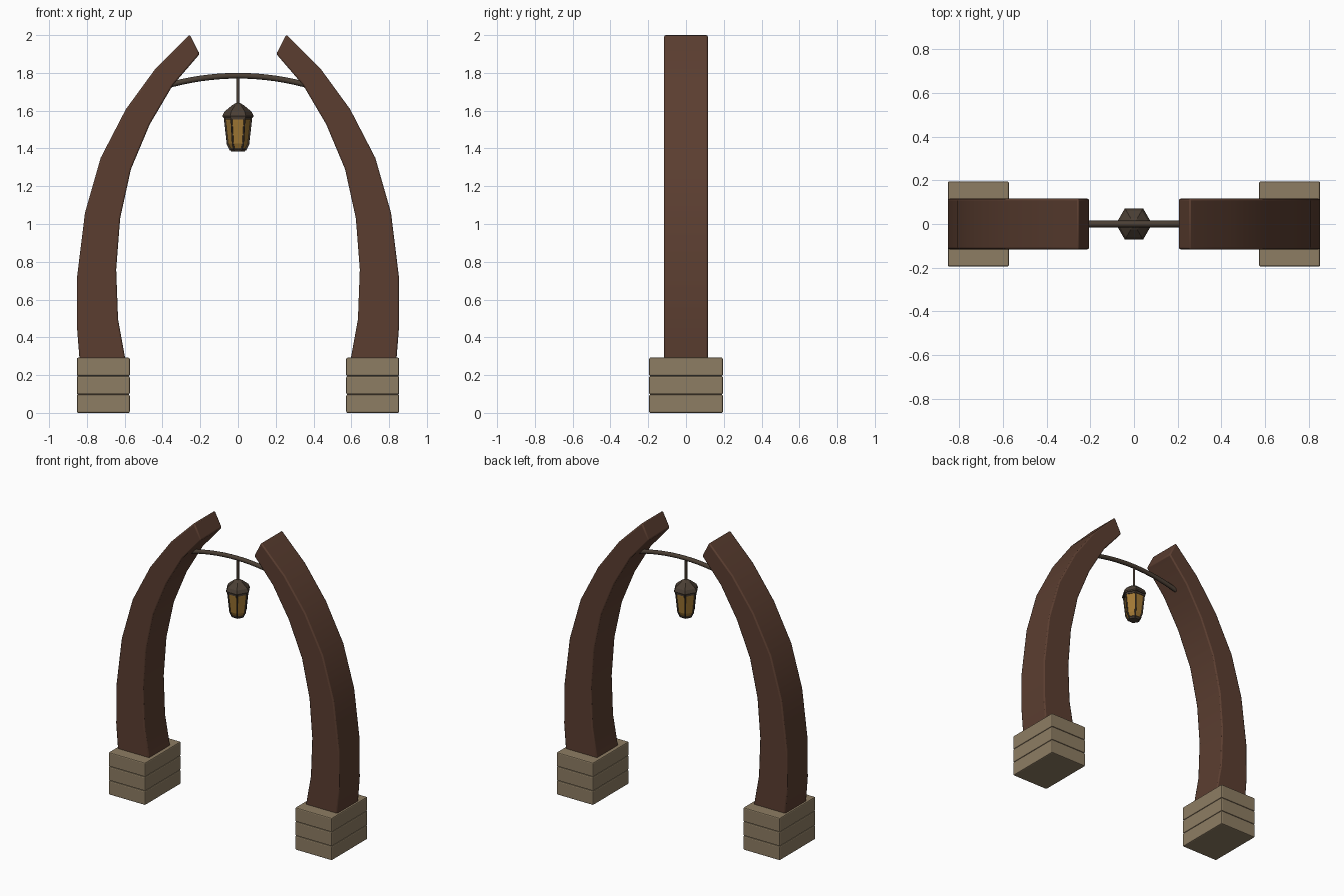
import bpy, math
from mathutils import Vector

if "Cube" in bpy.data.objects:
    bpy.data.objects.remove(bpy.data.objects["Cube"])


def material(name, rgb):
    m = bpy.data.materials.new(name)
    m.diffuse_color = (*rgb, 1)
    m.use_nodes = True
    m.node_tree.nodes["Principled BSDF"].inputs["Base Color"].default_value = m.diffuse_color
    return m


WOOD = material("dark_wood", (0.105, 0.048, 0.03))
STONE = material("stone", (0.27, 0.205, 0.125))
METAL = material("aged_metal", (0.07, 0.05, 0.035))
GLASS = material("amber_glass", (0.36, 0.19, 0.035))


def make(name, verts, faces, mat, bevel=0, mirror=False, smooth=None):
    me = bpy.data.meshes.new(name)
    me.from_pydata(verts, [], faces)
    me.materials.append(mat)
    ob = bpy.data.objects.new(name, me)
    bpy.context.collection.objects.link(ob)
    bpy.ops.object.select_all(action='DESELECT')
    ob.select_set(True)
    bpy.context.view_layer.objects.active = ob
    bpy.ops.object.mode_set(mode='EDIT')
    bpy.ops.mesh.select_all(action='SELECT')
    bpy.ops.mesh.normals_make_consistent(inside=False)
    bpy.ops.object.mode_set(mode='OBJECT')
    if smooth:
        bpy.ops.object.shade_smooth_by_angle(angle=math.radians(smooth))
    if bevel:
        b = ob.modifiers.new("bevel", 'BEVEL')
        b.width, b.segments, b.limit_method = bevel, 2, 'ANGLE'
        b.angle_limit = math.radians(40)
    if mirror:
        ob.modifiers.new("mirror", 'MIRROR').use_mirror_merge = False
    return ob


def loft(name, rings, mat, **kw):
    """Closed skin through rings that have equal point counts."""
    n = len(rings[0])
    verts = [p for r in rings for p in r]
    faces = [(i * n + j, i * n + (j + 1) % n, (i + 1) * n + (j + 1) % n, (i + 1) * n + j)
             for i in range(len(rings) - 1) for j in range(n)]
    faces += [tuple(range(n)), tuple(range(len(verts) - n, len(verts)))]
    return make(name, verts, faces, mat, **kw)


def circle(r, z, n=6):
    return [(r * math.cos(math.tau * k / n), r * math.sin(math.tau * k / n), z) for k in range(n)]


def lathe(name, profile, mat, n=6, **kw):
    return loft(name, [circle(r, z, n) for r, z in profile], mat, **kw)


def rod(name, points, radius, mat):
    cu = bpy.data.curves.new(name, 'CURVE')
    cu.dimensions = '3D'
    cu.bevel_depth, cu.bevel_resolution, cu.use_fill_caps = radius, 2, True
    sp = cu.splines.new('POLY')
    sp.points.add(len(points) - 1)
    for p, co in zip(sp.points, points):
        p.co = (*co, 1)
    cu.materials.append(mat)
    ob = bpy.data.objects.new(name, cu)
    bpy.context.collection.objects.link(ob)
    bpy.ops.object.select_all(action='DESELECT')
    ob.select_set(True)
    bpy.context.view_layer.objects.active = ob
    bpy.ops.object.convert(target='MESH')
    bpy.ops.object.shade_smooth_by_angle(angle=math.radians(50))
    return bpy.context.object


# Stone footings: three stacked courses each side
for i in range(3):
    z0, z1 = i * 0.0975, (i + 1) * 0.0975
    loft(f"stone_course_{i + 1}",
         [[(x, y, z) for x, y in ((0.573, -0.195), (0.853, -0.195), (0.853, 0.195), (0.573, 0.195))]
          for z in (z0, z1)], STONE, bevel=0.007, mirror=True)

# Curved timber posts: outer and inner edge at each station
outer = [(0.838, 0.27), (0.853, 0.46), (0.852, 0.72), (0.81, 1.06),
         (0.727, 1.35), (0.594, 1.607), (0.435, 1.825), (0.256, 2.003)]
inner = [(0.594, 0.27), (0.635, 0.495), (0.645, 0.76), (0.624, 1.03),
         (0.567, 1.29), (0.467, 1.528), (0.345, 1.735), (0.203, 1.9)]
D = 0.116
loft("curved_post", [[(o[0], -D, o[1]), (o[0], D, o[1]), (i[0], D, i[1]), (i[0], -D, i[1])]
                     for o, i in zip(outer, inner)], WOOD, bevel=0.008, mirror=True, smooth=30)

# Arched crossbar and hanger
rod("crossbar", [(x, 0, 1.785 - 0.37 * x * x) for x in (-0.4 + 0.8 * k / 16 for k in range(17))],
    0.015, METAL)
rod("lantern_hanger", [(0, 0, 1.78), (0, 0, 1.63)], 0.008, METAL)

# Hexagonal lantern
lathe("lantern_roof", [(0.012, 1.64), (0.032, 1.628), (0.072, 1.595), (0.083, 1.572), (0.08, 1.564)], METAL)
lathe("lantern_glass", [(0.068, 1.566), (0.066, 1.54), (0.053, 1.425), (0.038, 1.395)], GLASS)
lathe("lantern_top_band", [(0.073, 1.568), (0.072, 1.552)], METAL)
lathe("lantern_base", [(0.04, 1.4), (0.043, 1.394), (0.036, 1.384)], METAL)
for k in range(6):
    a = math.tau * k / 6
    path = [Vector((r * math.cos(a), r * math.sin(a), z))
            for r, z in ((0.071, 1.565), (0.068, 1.54), (0.055, 1.424), (0.039, 1.392))]
    rod(f"lantern_rib_{k + 1}", path, 0.005, METAL)
